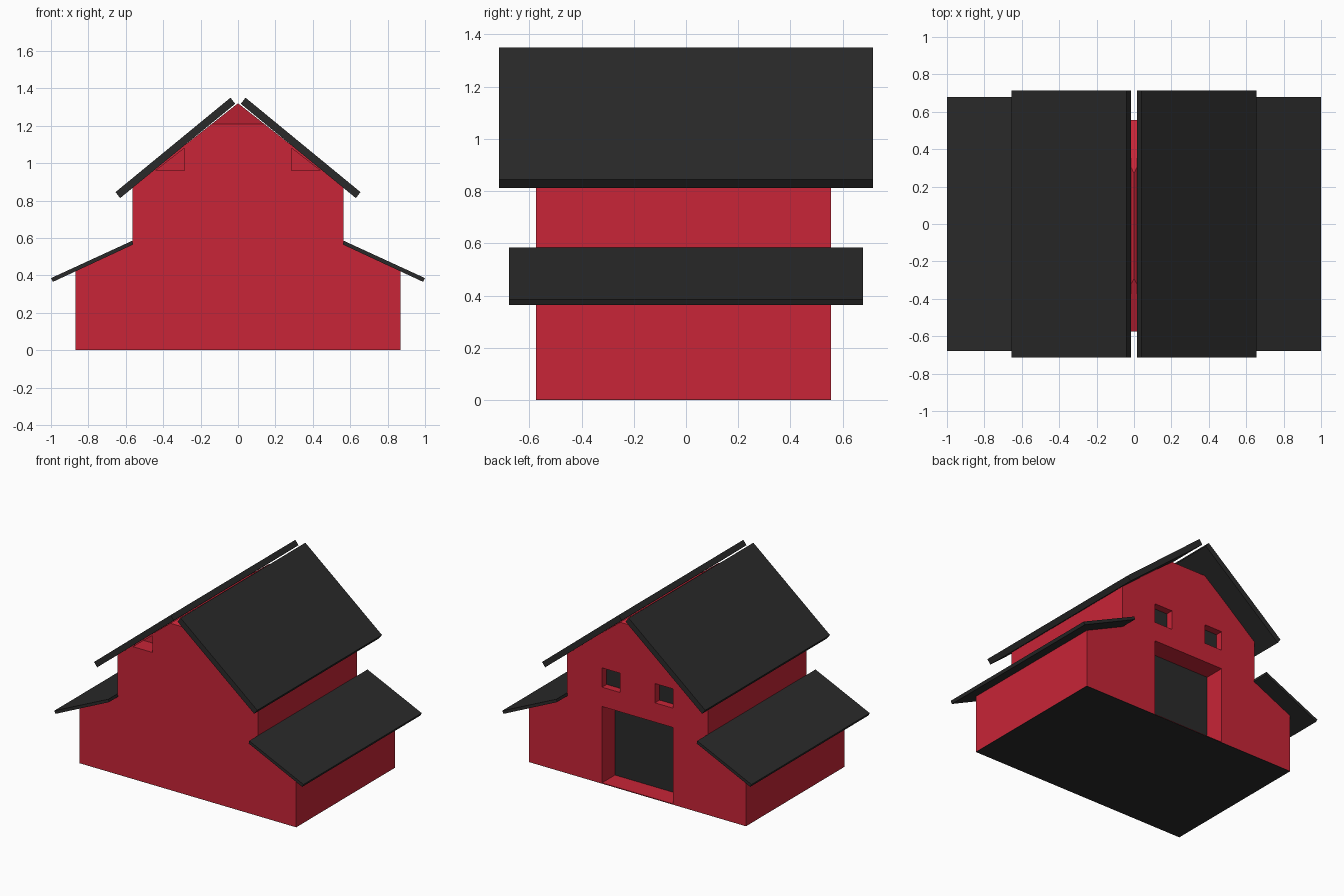
import bpy, bmesh
from mathutils import Vector

if "Cube" in bpy.data.objects:
    bpy.data.objects.remove(bpy.data.objects["Cube"])


def material(name, rgb):
    m = bpy.data.materials.new(name)
    m.diffuse_color = (*rgb, 1)
    m.use_nodes = True
    m.node_tree.nodes["Principled BSDF"].inputs["Base Color"].default_value = m.diffuse_color
    return m


RED = material("barn_red", (0.58, 0.018, 0.038))
DARK = material("dark_roof", (0.023, 0.023, 0.023))


def prism(name, profile, a, b, mat, axis="y"):
    """Extrude a closed profile from a to b: (x, z) along y, or (y, z) along x."""
    bm = bmesh.new()
    place = (lambda p, t: (p[0], t, p[1])) if axis == "y" else (lambda p, t: (t, p[0], p[1]))
    face = bm.faces.new([bm.verts.new(place(p, a)) for p in profile])
    ext = bmesh.ops.extrude_face_region(bm, geom=[face])
    step = Vector((0, b - a, 0) if axis == "y" else (b - a, 0, 0))
    bmesh.ops.translate(bm, vec=step, verts=[v for v in ext["geom"] if isinstance(v, bmesh.types.BMVert)])
    bmesh.ops.recalc_face_normals(bm, faces=bm.faces)
    mesh = bpy.data.meshes.new(name)
    bm.to_mesh(mesh)
    bm.free()
    mesh.materials.append(mat)
    ob = bpy.data.objects.new(name, mesh)
    bpy.context.collection.objects.link(ob)
    return ob


def rect(x0, x1, z0, z1):
    return [(x0, z0), (x1, z0), (x1, z1), (x0, z1)]


def cut(target, cutter):
    cutter.hide_render = True
    mod = target.modifiers.new("cut", "BOOLEAN")
    mod.operation, mod.solver, mod.object = "DIFFERENCE", "EXACT", cutter
    bpy.context.view_layer.objects.active = target
    bpy.ops.object.modifier_apply(modifier=mod.name)
    bpy.data.objects.remove(cutter)


FRONT, BACK = -0.575, 0.555

# Barn body: stepped gable section
half = [(0.87, 0.002), (0.87, 0.43), (0.565, 0.565), (0.565, 0.875)]
section = half + [(0, 1.32)] + [(-x, z) for x, z in reversed(half)]
body = prism("barn_body", section, FRONT, BACK, RED)

# Sloping clipped ends of the ridge
mid = (FRONT + BACK) / 2
for s in (-1, 1):
    wedge = [(mid + s * d, z) for d, z in ((0.61, 1.193), (0.61, 1.5), (0.18, 1.359))]
    cut(body, prism("ridge_cutter", wedge, -0.4, 0.4, RED, "x"))

# Back doorway and windows, with dark panels inside the recesses
cut(body, prism("door_cutter", rect(-0.285, 0.285, 0.006, 0.56), BACK - 0.15, 0.7, RED))
prism("door_panel", rect(-0.285, 0.285, 0.006, 0.56), BACK - 0.16, BACK - 0.148, DARK)
for s, side in ((-1, "left"), (1, "right")):
    pane = rect(s * 0.14, s * 0.285, 0.70, 0.84)
    cut(body, prism("window_cutter", pane, BACK - 0.055, 0.7, RED))
    prism(f"window_{side}", pane, BACK - 0.065, BACK - 0.053, DARK)
    # Triangular recess high in the front gable
    tri = [(s * 0.44, 0.96), (s * 0.285, 0.96), (s * 0.285, 1.081)]
    cut(body, prism("gable_cutter", tri, -0.7, FRONT + 0.12, RED))

    # Main roof slab and lower side roof
    prism(f"main_roof_{side}",
          [(s * x, z) for x, z in ((0.015, 1.317), (0.04, 1.35), (0.655, 0.845), (0.63, 0.813))],
          -0.715, 0.715, DARK)
    prism(f"side_roof_{side}",
          [(s * x, z) for x, z in ((0.56, 0.565), (0.565, 0.585), (1.0, 0.385), (0.99, 0.365))],
          -0.678, 0.678, DARK)

# Dark underside
prism("base_plate", rect(-0.87, 0.87, 0, 0.002), FRONT, BACK, DARK)
